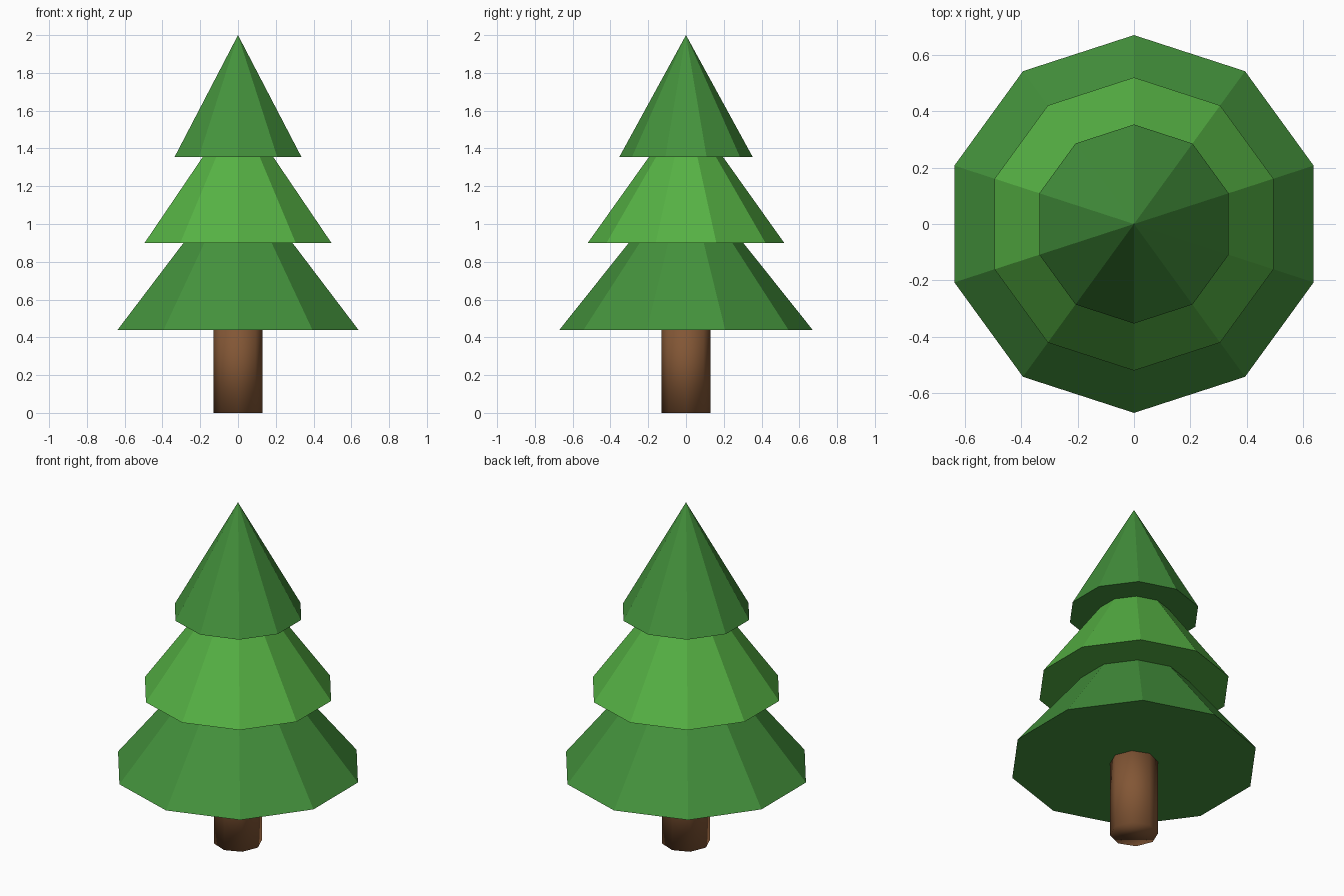
import bpy

if "Cube" in bpy.data.objects:
    bpy.data.objects.remove(bpy.data.objects["Cube"])


def material(name, srgb):
    mat = bpy.data.materials.new(name)
    linear = [((c / 255 + 0.055) / 1.055) ** 2.4 for c in srgb]
    mat.diffuse_color = (*linear, 1)
    mat.use_nodes = True
    mat.node_tree.nodes["Principled BSDF"].inputs["Base Color"].default_value = mat.diffuse_color
    return mat


dark_green = material("dark green", (68, 146, 60))
light_green = material("light green", (86, 178, 68))
brown = material("bark brown", (130, 86, 53))


def cone(name, sides, bottom, top, z0, z1, mat):
    bpy.ops.mesh.primitive_cone_add(vertices=sides, radius1=bottom, radius2=top,
                                    depth=z1 - z0, location=(0, 0, (z0 + z1) / 2))
    obj = bpy.context.object
    obj.name = name
    obj.data.materials.append(mat)
    return obj


# Trunk: eight sides, softly shaded all over
cone("trunk", 8, 0.13, 0.13, 0, 0.5, brown)
bpy.ops.object.shade_smooth()

# Foliage: three faceted ten-sided tiers
cone("lower_foliage", 10, 0.67, 0, 0.44, 1.28, dark_green)
cone("middle_foliage", 10, 0.52, 0, 0.90, 1.63, light_green)
cone("upper_foliage", 10, 0.353, 0, 1.355, 2.0, dark_green)
